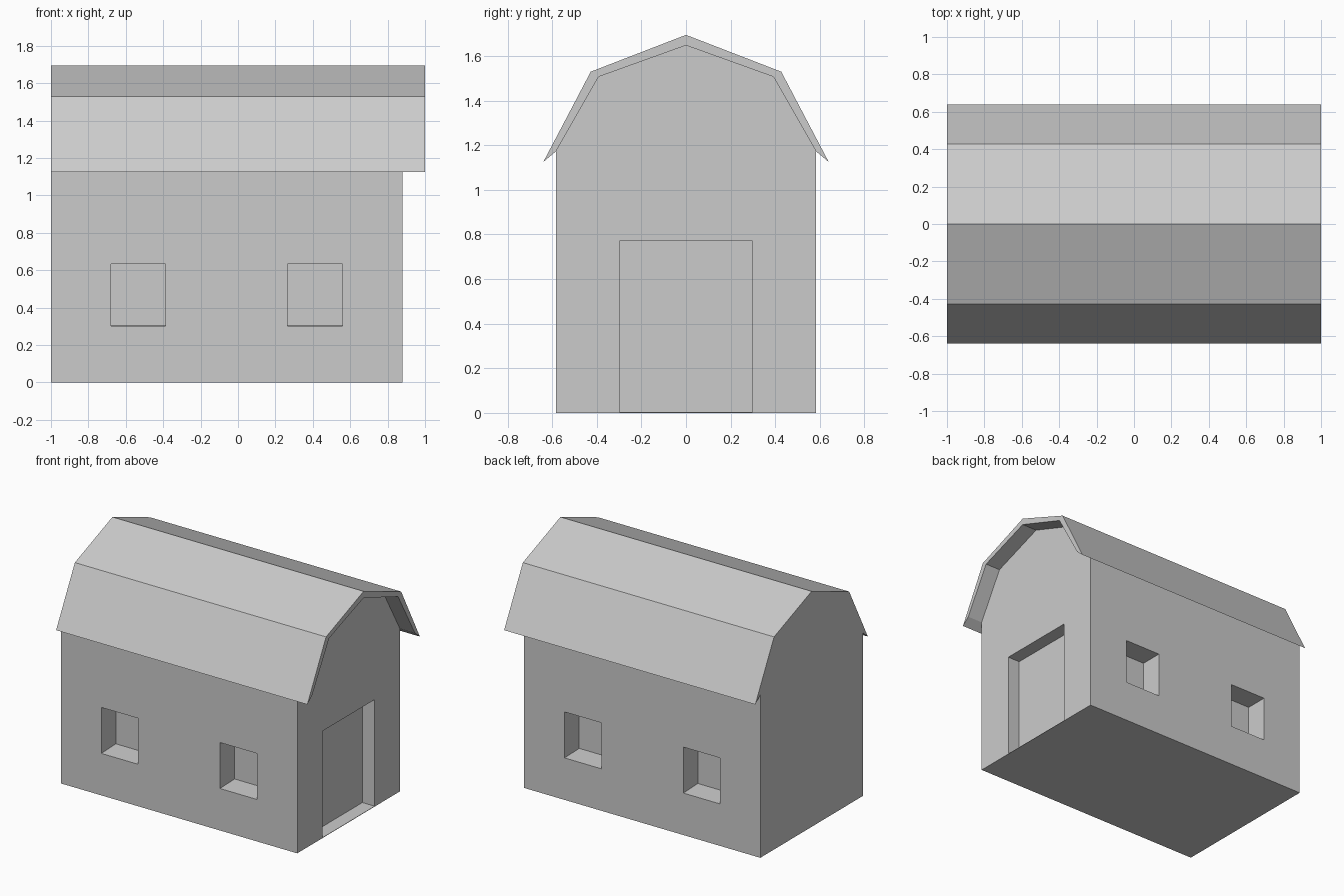
import bpy
import bmesh

if "Cube" in bpy.data.objects:
    bpy.data.objects.remove(bpy.data.objects["Cube"], do_unlink=True)

grey = bpy.data.materials.new("plain_grey")
grey.use_nodes = True
grey.diffuse_color = (0.6, 0.6, 0.6, 1)
grey.node_tree.nodes["Principled BSDF"].inputs["Base Color"].default_value = (0.6, 0.6, 0.6, 1)


def mirrored(half):
    """Complete a ridge-to-eave (y, z) line into a full symmetric line."""
    return [(-y, z) for y, z in reversed(half)] + half[1:]


def prism(name, points, offset):
    """Extrude one closed polygon along an offset vector."""
    bm = bmesh.new()
    face = bm.faces.new([bm.verts.new(p) for p in points])
    grown = bmesh.ops.extrude_face_region(bm, geom=[face])["geom"]
    bmesh.ops.translate(bm, vec=offset,
                        verts=[v for v in grown if isinstance(v, bmesh.types.BMVert)])
    bmesh.ops.recalc_face_normals(bm, faces=bm.faces)
    mesh = bpy.data.meshes.new(name)
    bm.to_mesh(mesh)
    bm.free()
    mesh.materials.append(grey)
    obj = bpy.data.objects.new(name, mesh)
    bpy.context.collection.objects.link(obj)
    return obj


def carve(target, cutter):
    """Subtract a cutter from the target and discard it."""
    cutter.hide_render = True
    mod = target.modifiers.new("recess", 'BOOLEAN')
    mod.operation = 'DIFFERENCE'
    mod.solver = 'EXACT'
    mod.object = cutter
    bpy.context.view_layer.objects.active = target
    bpy.ops.object.modifier_apply(modifier=mod.name)
    bpy.data.objects.remove(cutter, do_unlink=True)


BACK_END, WALL_END, ROOF_END = -1.0, 0.88, 1.0
HALF_WIDTH = 0.583

# Gambrel profiles from ridge to eave
inner = mirrored([(0, 1.648), (0.392, 1.507), (HALF_WIDTH, 1.173)])
outer = mirrored([(0, 1.695), (0.427, 1.53), (0.64, 1.125)])

# Barn walls with a gambrel gable
outline = [(-HALF_WIDTH, 0)] + inner + [(HALF_WIDTH, 0)]
walls = prism("barn_walls", [(BACK_END, y, z) for y, z in outline],
              (WALL_END - BACK_END, 0, 0))

# Roof shell overhanging the door end
shell = outer + inner[::-1]
prism("roof", [(BACK_END, y, z) for y, z in shell], (ROOF_END - BACK_END, 0, 0))

# Recessed windows on both long sides, each sill rising slightly inward
for side in (-1, 1):
    face_y, deep_y, out_y = side * HALF_WIDTH, side * (HALF_WIDTH - 0.165), side * 0.7
    for left in (-0.68, 0.265):
        section = [(out_y, 0.302), (face_y, 0.302), (deep_y, 0.308),
                   (deep_y, 0.633), (out_y, 0.633)]
        carve(walls, prism("window_cutter", [(left, y, z) for y, z in section],
                           (0.293, 0, 0)))

# Recessed doorway with a thin floor
doorway = [(-0.298, 0.003), (0.298, 0.003), (0.298, 0.77), (-0.298, 0.77)]
carve(walls, prism("door_cutter", [(WALL_END - 0.098, y, z) for y, z in doorway],
                   (0.3, 0, 0)))
